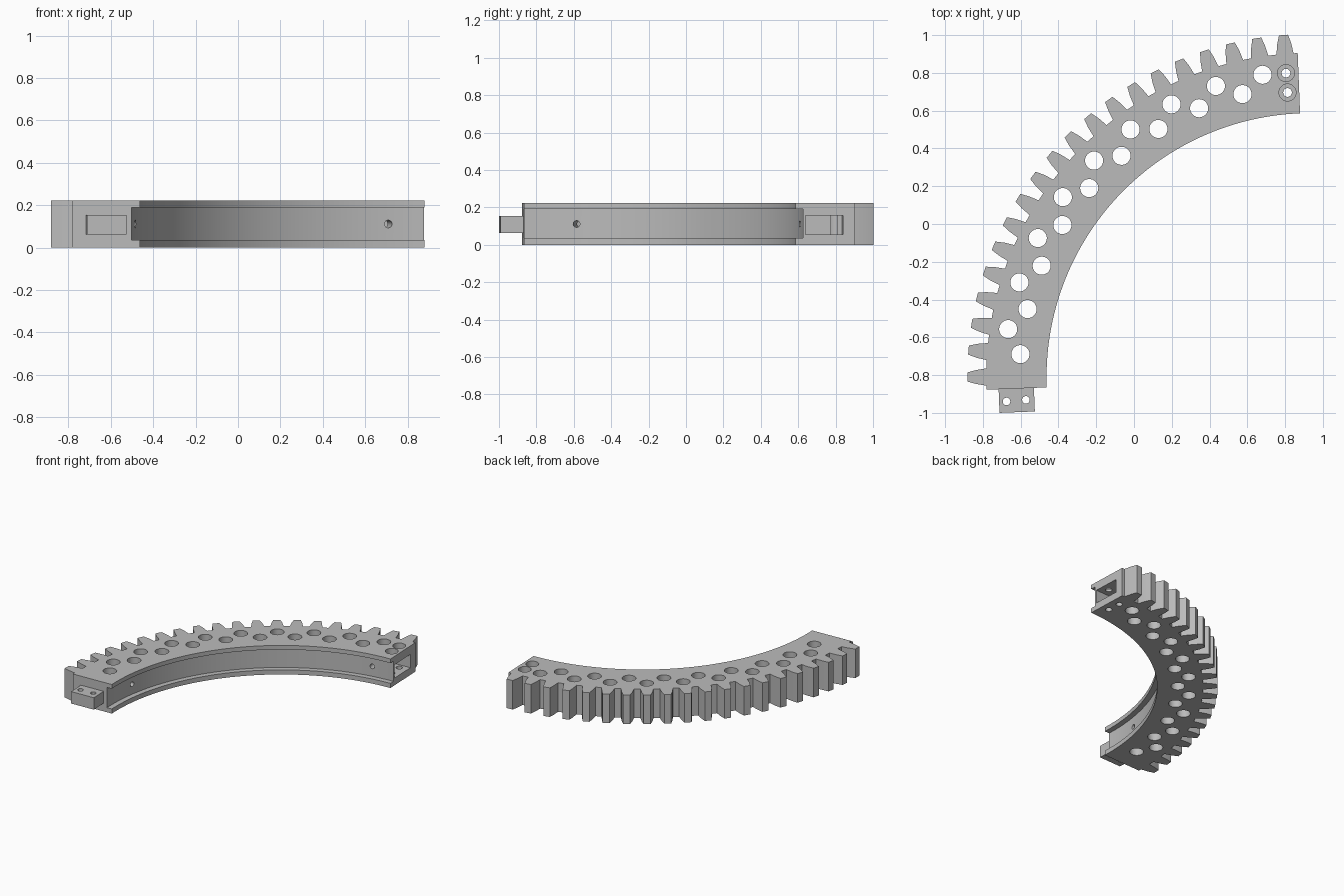
import bpy, bmesh
from math import sin, cos, radians, pi
from mathutils import Vector

if "Cube" in bpy.data.objects:
    bpy.data.objects.remove(bpy.data.objects["Cube"], do_unlink=True)

CENTRE = Vector((0.934, -0.81, 0))
HEIGHT = 0.222
START, END = 92.25, 182.25          # angular span of the segment
INNER, ROOT = 1.397, 1.716
PITCH = 4.5

grey = bpy.data.materials.new("plain grey")
grey.use_nodes = True
grey.diffuse_color = (0.5, 0.5, 0.5, 1)
grey.node_tree.nodes["Principled BSDF"].inputs["Base Color"].default_value = (0.5, 0.5, 0.5, 1)


def polar(r, deg, z=0.0):
    a = radians(deg)
    return CENTRE + Vector((r * cos(a), r * sin(a), z))


def frame(r, t, deg):
    """Point at radius r, shifted t along the tangent at the given angle."""
    a = radians(deg)
    return polar(r, deg) + t * Vector((-sin(a), cos(a), 0))


def to_object(name, bm):
    bmesh.ops.recalc_face_normals(bm, faces=bm.faces)
    mesh = bpy.data.meshes.new(name)
    bm.to_mesh(mesh)
    bm.free()
    mesh.materials.append(grey)
    ob = bpy.data.objects.new(name, mesh)
    bpy.context.scene.collection.objects.link(ob)
    return ob


def add_prism(bm, outline, z0, z1):
    face = bm.faces.new([bm.verts.new((p.x, p.y, z0)) for p in outline])
    top = bmesh.ops.extrude_face_region(bm, geom=[face])["geom"]
    verts = [v for v in top if isinstance(v, bmesh.types.BMVert)]
    bmesh.ops.translate(bm, vec=(0, 0, z1 - z0), verts=verts)


def add_lathe(bm, origin, axis, profile, sides=32):
    """Closed turned solid; profile is a list of (radius, distance along axis)."""
    turn = Vector((0, 0, 1)).rotation_difference(axis)
    rings = [[bm.verts.new(origin + turn @ Vector((r * cos(2 * pi * i / sides),
                                                   r * sin(2 * pi * i / sides), h)))
              for i in range(sides)] for r, h in profile]
    for a, b in zip(rings, rings[1:]):
        for i in range(sides):
            j = (i + 1) % sides
            bm.faces.new((a[i], a[j], b[j], b[i]))
    bm.faces.new(rings[0])
    bm.faces.new(rings[-1])


def cut(ob, bm):
    cutter = to_object("cutter", bm)
    cutter.hide_render = True
    mod = ob.modifiers.new("cut", 'BOOLEAN')
    mod.operation = 'DIFFERENCE'
    mod.solver = 'EXACT'
    mod.object = cutter
    bpy.context.view_layer.objects.active = ob
    bpy.ops.object.modifier_apply(modifier=mod.name)
    bpy.data.objects.remove(cutter, do_unlink=True)


def arc(r, a, b, n=72):
    return [polar(r, a + (b - a) * i / n) for i in range(n + 1)]


def box(deg, r0, r1, t0, t1):
    return [frame(r0, t0, deg), frame(r1, t0, deg), frame(r1, t1, deg), frame(r0, t1, deg)]


UP = Vector((0, 0, 1))

# Toothed body: inner arc plus twenty teeth
outline = arc(INNER, END, START) + [polar(ROOT, START)]
flank = [(ROOT, 1.52), (1.77, 1.2), (1.816, 0.76)]
for k in range(20):
    mid = 94.5 + PITCH * k
    outline += [polar(r, mid - d) for r, d in flank]
    outline += [polar(r, mid + d) for r, d in reversed(flank)]
outline.append(polar(ROOT, END))
bm = bmesh.new()
add_prism(bm, outline, 0, HEIGHT)
body = to_object("gear_segment", bm)

# Channel along the inner curve
bm = bmesh.new()
add_prism(bm, arc(1.437, START - 1, END + 1) + arc(1.3, END + 1, START - 1), 0.035, 0.19)
cut(body, bm)

# Socket in the back end
bm = bmesh.new()
add_prism(bm, box(START, 1.45, 1.652, -0.05, 0.14), 0.055, 0.157)
cut(body, bm)

# Staggered through holes, slightly wider inside
bm = bmesh.new()
for k in range(18):
    r = 1.62 if k % 2 == 0 else 1.54
    add_lathe(bm, polar(r, 99 + PITCH * k), UP,
              [(0.048, -0.05), (0.048, 0.035), (0.053, 0.035),
               (0.053, 0.187), (0.048, 0.187), (0.048, 0.3)])
cut(body, bm)

# Counterbored screw holes through the socket
bm = bmesh.new()
for r in (1.511, 1.614):
    add_lathe(bm, polar(r, 94.6), UP,
              [(0.023, -0.05), (0.023, 0.175), (0.045, 0.175), (0.045, 0.3)])
cut(body, bm)

# Small radial holes in the channel wall
bm = bmesh.new()
for deg in (99, 171):
    axis = (polar(1, deg) - CENTRE).normalized()
    add_lathe(bm, polar(1.4, deg, HEIGHT / 2), axis, [(0.018, 0), (0.018, 0.2)], 24)
cut(body, bm)

# Tenon on the front end with two screw holes
bm = bmesh.new()
add_prism(bm, box(END, 1.465, 1.652, -0.01, 0.125), 0.062, 0.153)
tenon = to_object("end_tenon", bm)
bm = bmesh.new()
for r in (1.511, 1.614):
    add_lathe(bm, polar(r, 184.6), UP, [(0.02, 0), (0.02, 0.3)])
cut(tenon, bm)

# Smooth curved walls, crisp edges
bpy.ops.object.select_all(action='DESELECT')
for ob in (body, tenon):
    ob.select_set(True)
bpy.context.view_layer.objects.active = body
bpy.ops.object.shade_smooth_by_angle(angle=radians(20))
